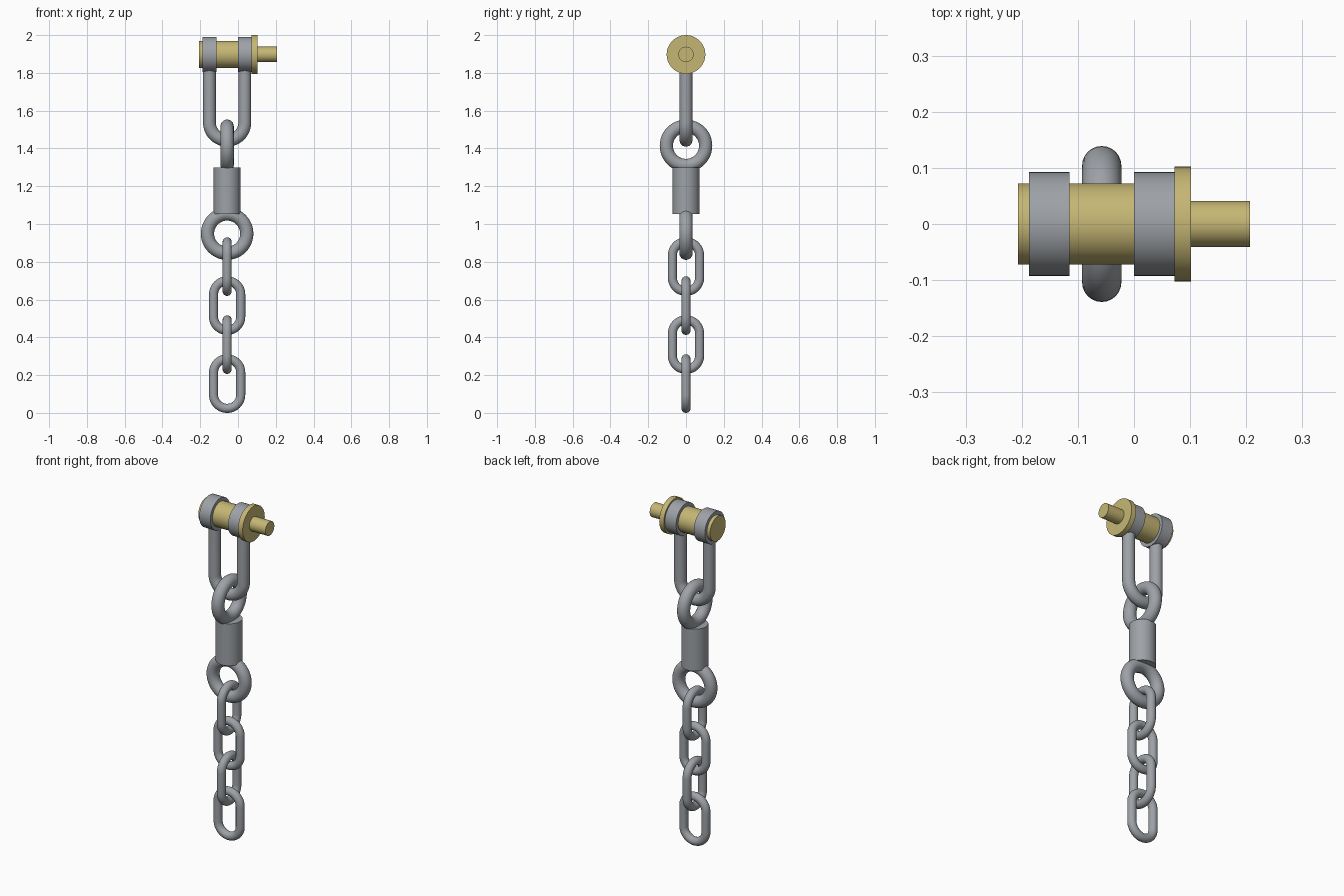
import bpy, bmesh, math
from mathutils import Vector

if "Cube" in bpy.data.objects:
    bpy.data.objects.remove(bpy.data.objects["Cube"])

CX = -0.0575          # axis of the hanging chain
PIN_Z = 1.8975        # height of the pin axis


def material(name, rgb):
    m = bpy.data.materials.new(name)
    m.diffuse_color = (*rgb, 1)
    m.use_nodes = True
    m.node_tree.nodes["Principled BSDF"].inputs["Base Color"].default_value = m.diffuse_color
    return m


steel = material("grey steel", (0.34, 0.36, 0.385))
brass = material("yellow brass", (0.56, 0.47, 0.175))


def finish(name, bm, mat, loc):
    bmesh.ops.recalc_face_normals(bm, faces=bm.faces)
    me = bpy.data.meshes.new(name)
    bm.to_mesh(me)
    bm.free()
    ob = bpy.data.objects.new(name, me)
    ob.location = loc
    me.materials.append(mat)
    bpy.context.collection.objects.link(ob)
    bpy.ops.object.select_all(action='DESELECT')
    ob.select_set(True)
    bpy.context.view_layer.objects.active = ob
    bpy.ops.object.shade_smooth_by_angle(angle=math.radians(35))
    return ob


def lathe(name, profile, mat, loc, axis, seg=48):
    """Spin (distance along axis, radius) points around the x or z axis."""
    bm = bmesh.new()
    rings = []
    for d, r in profile:
        ring = []
        for i in range(seg):
            a = math.tau * i / seg
            u, v = r * math.cos(a), r * math.sin(a)
            ring.append(bm.verts.new((d, u, v) if axis == 'x' else (u, v, d)))
        rings.append(ring)
    for a, b in zip(rings, rings[1:]):
        for i in range(seg):
            j = (i + 1) % seg
            bm.faces.new((a[i], a[j], b[j], b[i]))
    bm.faces.new(rings[0])
    bm.faces.new(rings[-1])
    return finish(name, bm, mat, loc)


def rod(name, path, wire, plane, closed, loc, seg=24):
    """Sweep a round wire along (side, height, outward angle) points."""
    bm = bmesh.new()
    across = Vector((0, 1, 0)) if plane == 'xz' else Vector((1, 0, 0))
    side = Vector((1, 0, 0)) if plane == 'xz' else Vector((0, 1, 0))
    up = Vector((0, 0, 1))
    rings = []
    for s, h, ang in path:
        out = side * math.cos(ang) + up * math.sin(ang)
        c = side * s + up * h
        rings.append([bm.verts.new(c + wire * (out * math.cos(t) + across * math.sin(t)))
                      for t in (math.tau * i / seg for i in range(seg))])
    pairs = list(zip(rings, rings[1:]))
    if closed:
        pairs.append((rings[-1], rings[0]))
    else:
        bm.faces.new(rings[0])
        bm.faces.new(rings[-1])
    for a, b in pairs:
        for i in range(seg):
            j = (i + 1) % seg
            bm.faces.new((a[i], a[j], b[j], b[i]))
    return finish(name, bm, steel, loc)


def arc(radius, z, start, n=24):
    """Half circle, counter-clockwise from the start angle."""
    angles = [start + math.pi * i / n for i in range(n + 1)]
    return [(radius * math.cos(a), z + radius * math.sin(a), a) for a in angles]


def link_path(radius, half):
    """Closed oval of two half circles joined by straight sides."""
    path = arc(radius, half, 0) + arc(radius, -half, math.pi)
    return path if half else arc(radius, 0, 0)[:-1] + arc(radius, 0, math.pi)[:-1]


# Pin: shaft, flange and thin end, one turned piece
lathe("shackle_pin", [(-0.207, 0.0725), (0.072, 0.0725), (0.072, 0.1025), (0.102, 0.1025),
                      (0.102, 0.041), (0.207, 0.041)], brass, (0, 0, PIN_Z), 'x')

# Shackle eyes around the pin, and the U-shaped bow
for name, x in (("left_eye", -0.151), ("right_eye", 0.036)):
    lathe(name, [(-0.036, 0.0925), (0.036, 0.0925)], steel, (x, 0, PIN_Z), 'x')
BOW = 0.0935
bow_top = PIN_Z - 0.04
bow_path = [(-BOW, bow_top, math.pi)] + arc(BOW, 1.537, math.pi) + [(BOW, bow_top, math.tau)]
rod("shackle_bow", bow_path, 0.034, 'xz', False, (CX, 0, 0))

# Swivel: two rings at right angles with a barrel between
rod("upper_ring", link_path(0.104, 0), 0.035, 'yz', True, (CX, 0, 1.414))
lathe("swivel_barrel", [(1.054, 0.0715), (1.30, 0.0715)], steel, (CX, 0, 0), 'z')
rod("lower_ring", link_path(0.104, 0), 0.035, 'xz', True, (CX, 0, 0.949))

# Chain links, alternating direction from the bottom up
for i in range(4):
    rod(f"chain_link_{i + 1}", link_path(0.072, 0.059), 0.024,
        'yz' if i % 2 else 'xz', True, (CX, 0, 0.155 + 0.2065 * i))
